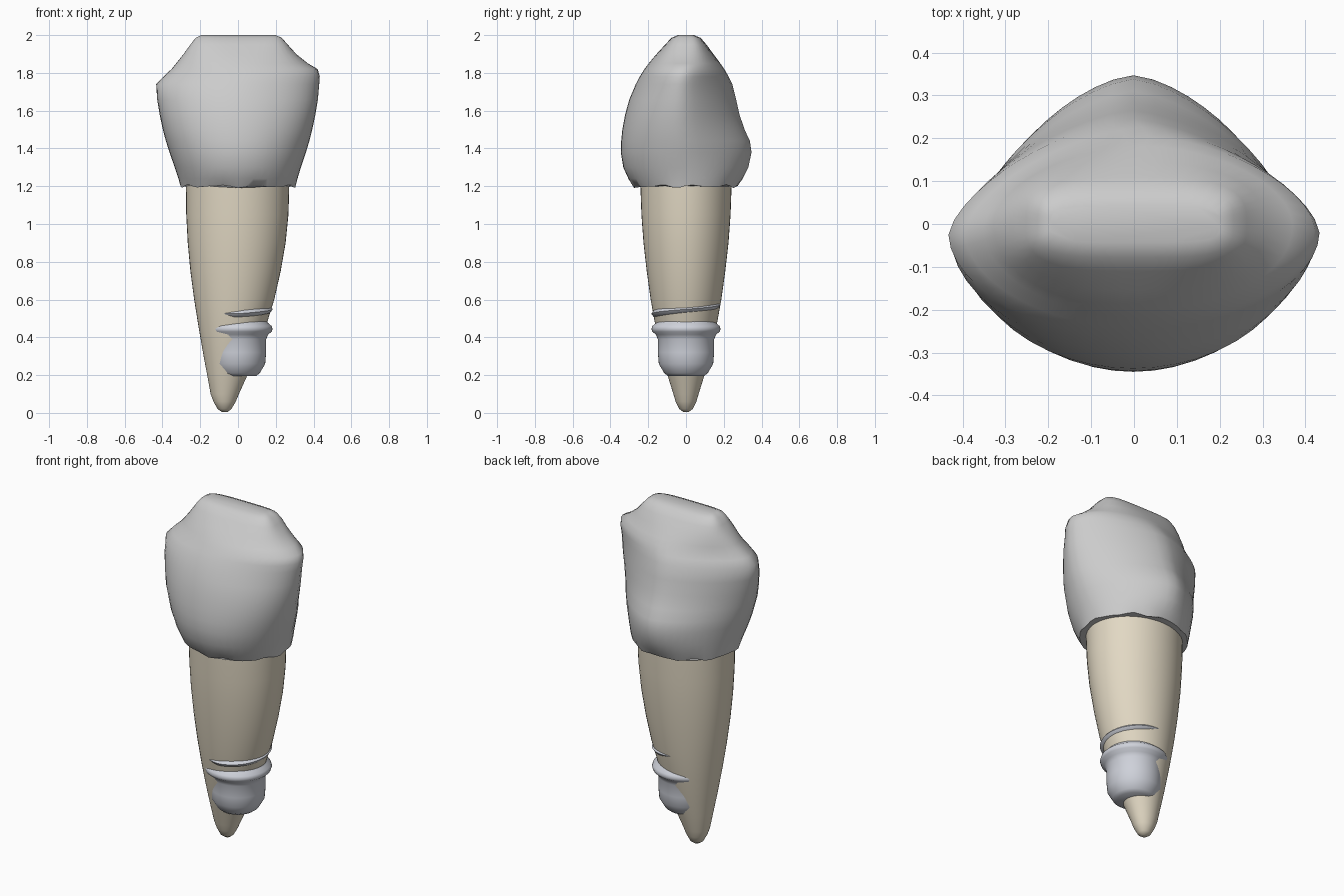
import bpy, bmesh
from math import sin, cos, pi, copysign, sqrt


def finish(name, bm, color):
    bmesh.ops.recalc_face_normals(bm, faces=bm.faces)
    me = bpy.data.meshes.new(name)
    bm.to_mesh(me)
    bm.free()
    ob = bpy.data.objects.new(name, me)
    bpy.context.collection.objects.link(ob)
    mat = bpy.data.materials.new(name + "_mat")
    mat.diffuse_color = (*color, 1)
    me.materials.append(mat)
    bpy.context.view_layer.objects.active = ob
    ob.select_set(True)
    bpy.ops.object.shade_smooth_by_angle(angle=0.9)
    ob.select_set(False)
    return ob


def skin(bm, loops, closed=True):
    for a, b in zip(loops, loops[1:]):
        n = len(a)
        for i in range(n):
            j = (i + 1) % n
            bm.faces.new((a[i], a[j], b[j], b[i]))
    bm.faces.new(loops[0][::-1])
    bm.faces.new(loops[-1])


def loft(name, rows, color, n=48, wave=0.0):
    """rows: z, x left, x right, y front, y back, front power, back power, y of widest point"""
    bm = bmesh.new()
    loops = []
    for k, (z, xl, xr, yf, yb, pf, pb, yc) in enumerate(rows):
        loop = []
        cx, hx = (xl + xr) / 2, (xr - xl) / 2
        for i in range(n):
            t = 2 * pi * i / n
            c, s = cos(t), sin(t)
            p = pb if s > 0 else pf
            r = (abs(c) ** p + abs(s) ** p) ** (-1 / p)
            hy = (yb - yc) if s > 0 else (yc - yf)
            dz = wave * (sin(9 * t) + 0.6 * sin(14 * t + 1)) if k == 0 else 0
            loop.append(bm.verts.new((cx + hx * r * c, yc + hy * r * s, z + dz)))
        loops.append(loop)
    skin(bm, loops)
    return finish(name, bm, color)


# Crown: rounded neck, bulging middle, narrow biting edge
loft("crown", [
    (1.20, -.305, .305, -.275, .275, 2, 1.9, 0),
    (1.24, -.315, .315, -.305, .300, 2, 1.8, 0),
    (1.30, -.335, .333, -.332, .330, 2, 1.65, -.01),
    (1.38, -.363, .360, -.345, .347, 2, 1.55, -.02),
    (1.44, -.382, .378, -.343, .338, 2, 1.5, -.02),
    (1.50, -.398, .393, -.337, .310, 2, 1.5, -.03),
    (1.58, -.415, .410, -.322, .283, 1.95, 1.5, -.03),
    (1.66, -.428, .423, -.300, .265, 1.9, 1.5, -.03),
    (1.74, -.433, .430, -.266, .245, 1.85, 1.5, -.025),
    (1.78, -.395, .433, -.245, .226, 1.9, 1.55, -.02),
    (1.82, -.352, .422, -.220, .203, 2, 1.65, -.01),
    (1.85, -.328, .370, -.198, .182, 2.1, 1.8, 0),
    (1.90, -.288, .308, -.156, .145, 2.5, 2.3, 0),
    (1.95, -.252, .263, -.110, .108, 3.2, 3.2, 0),
    (1.985, -.225, .232, -.078, .078, 4, 4, 0),
    (2.00, -.195, .200, -.042, .042, 5, 5, 0),
], (.88, .87, .85), wave=.006)

# Root: tapers to a tip leaning left
loft("root", [(z, a, b, -h, h, 2, 2, 0) for z, a, b, h in [
    (0.005, -.085, -.055, .014),
    (0.02, -.108, -.035, .035),
    (0.06, -.130, -.012, .055),
    (0.10, -.145, .005, .067),
    (0.20, -.163, .050, .098),
    (0.30, -.182, .092, .125),
    (0.45, -.208, .145, .160),
    (0.60, -.232, .192, .187),
    (0.75, -.252, .226, .208),
    (0.90, -.266, .252, .225),
    (1.05, -.274, .267, .236),
    (1.22, -.276, .272, .242)]], (.76, .69, .55))

# Implant screw: turned body with thread rings, mostly buried in the root
METAL = (.62, .64, .70)
prof = [(.195, .095), (.21, .115), (.26, .144), (.32, .149), (.39, .149),
        (.415, .160), (.43, .178), (.445, .183), (.46, .178), (.475, .160), (.49, .150), (1.1, .150)]
loft("implant_body", [(z, -r, r, -r, r, 2, 2, 0) for z, r in prof], METAL)

# Rising thread above the first ring
bm = bmesh.new()
loops = []
N = 120
for k in range(N + 1):
    u = k / N
    t = -.75 * pi + u * 4.2 * pi
    z = .525 + .095 * max(0, (t + pi / 2) / (2 * pi))
    loop = []
    for dr, dz in ((-.02, -.032), (.022, -.016), (.034, 0), (.022, .016), (-.02, .032)):
        r = .150 + dr
        loop.append(bm.verts.new((r * cos(t), r * sin(t), z + dz)))
    loops.append(loop)
skin(bm, loops)
finish("implant_thread", bm, METAL)
